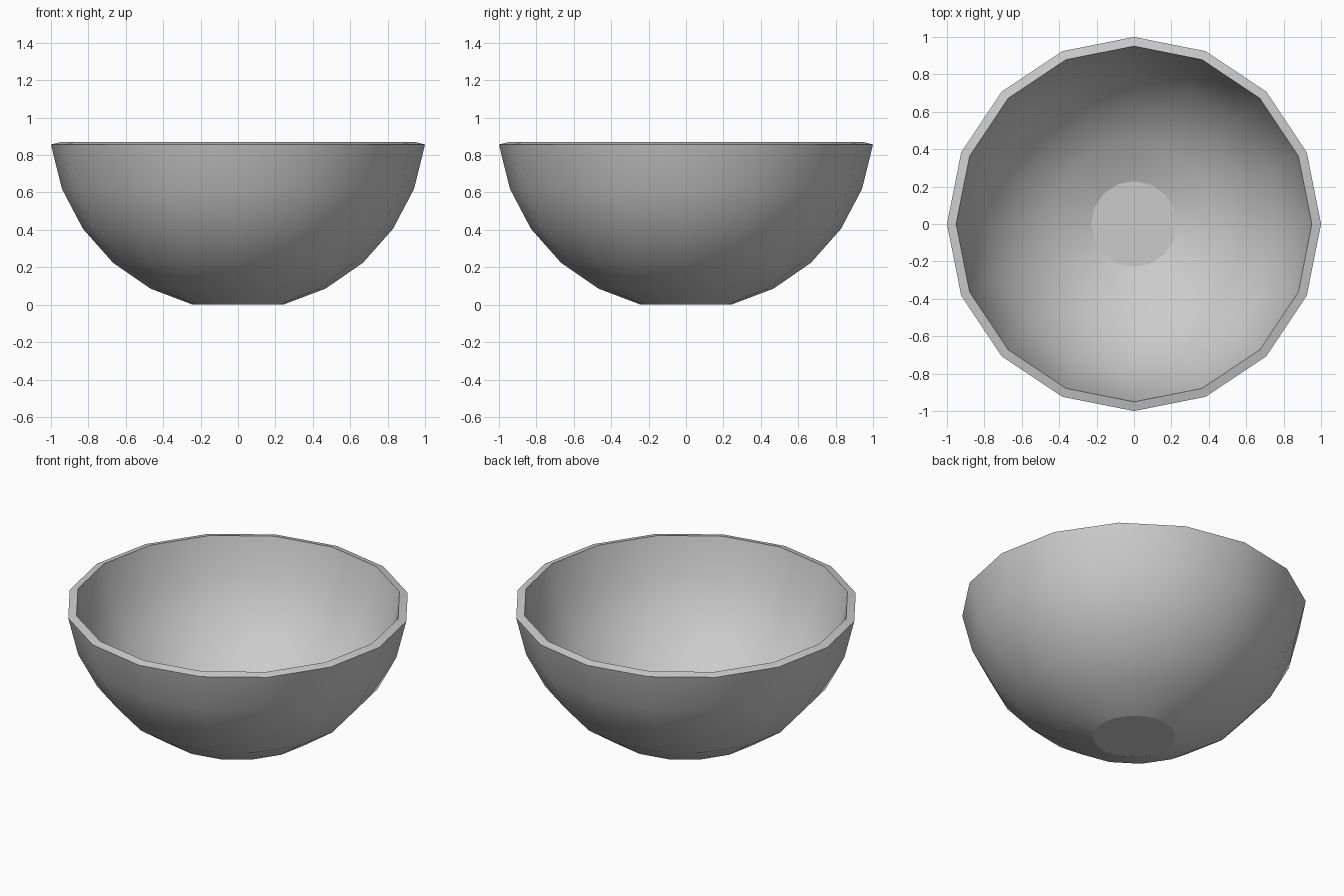
import bpy, bmesh
from math import sin, cos, pi, radians

if "Cube" in bpy.data.objects:
    bpy.data.objects.remove(bpy.data.objects["Cube"])

SIDES, STEP, WALL = 16, pi / 13, 0.05
R = 1 / sin(6 * STEP)          # sphere radius giving a rim radius of 1
CENTRE = R * cos(STEP)         # sphere centre height, flat base on z = 0


def arc_point(i, radius):
    return radius * sin(i * STEP), CENTRE - radius * cos(i * STEP)


# Profile: outside from base to rim, then inside from rim back to the base
outer = [arc_point(i, R) for i in range(1, 7)]
inner = [arc_point(i, R - WALL) for i in range(5, 0, -1)]
profile = outer + [(0.951, outer[-1][1] + 0.012)] + inner

bm = bmesh.new()
rings = [[bm.verts.new((r * cos(2 * pi * k / SIDES), r * sin(2 * pi * k / SIDES), z))
          for k in range(SIDES)] for r, z in profile]
for a, b in zip(rings, rings[1:]):
    for k in range(SIDES):
        n = (k + 1) % SIDES
        bm.faces.new((a[k], a[n], b[n], b[k]))

# Flat base outside and inside
bm.faces.new(rings[0][::-1])
bm.faces.new(rings[-1])
bmesh.ops.recalc_face_normals(bm, faces=bm.faces)

mesh = bpy.data.meshes.new("bowl")
bm.to_mesh(mesh)
bm.free()
bowl = bpy.data.objects.new("bowl", mesh)
bpy.context.collection.objects.link(bowl)

# Smooth walls, crisp rim, flat base discs
bpy.context.view_layer.objects.active = bowl
bowl.select_set(True)
bpy.ops.object.shade_smooth_by_angle(angle=radians(30))
for f in mesh.polygons:
    if len(f.vertices) > 4:
        f.use_smooth = False
